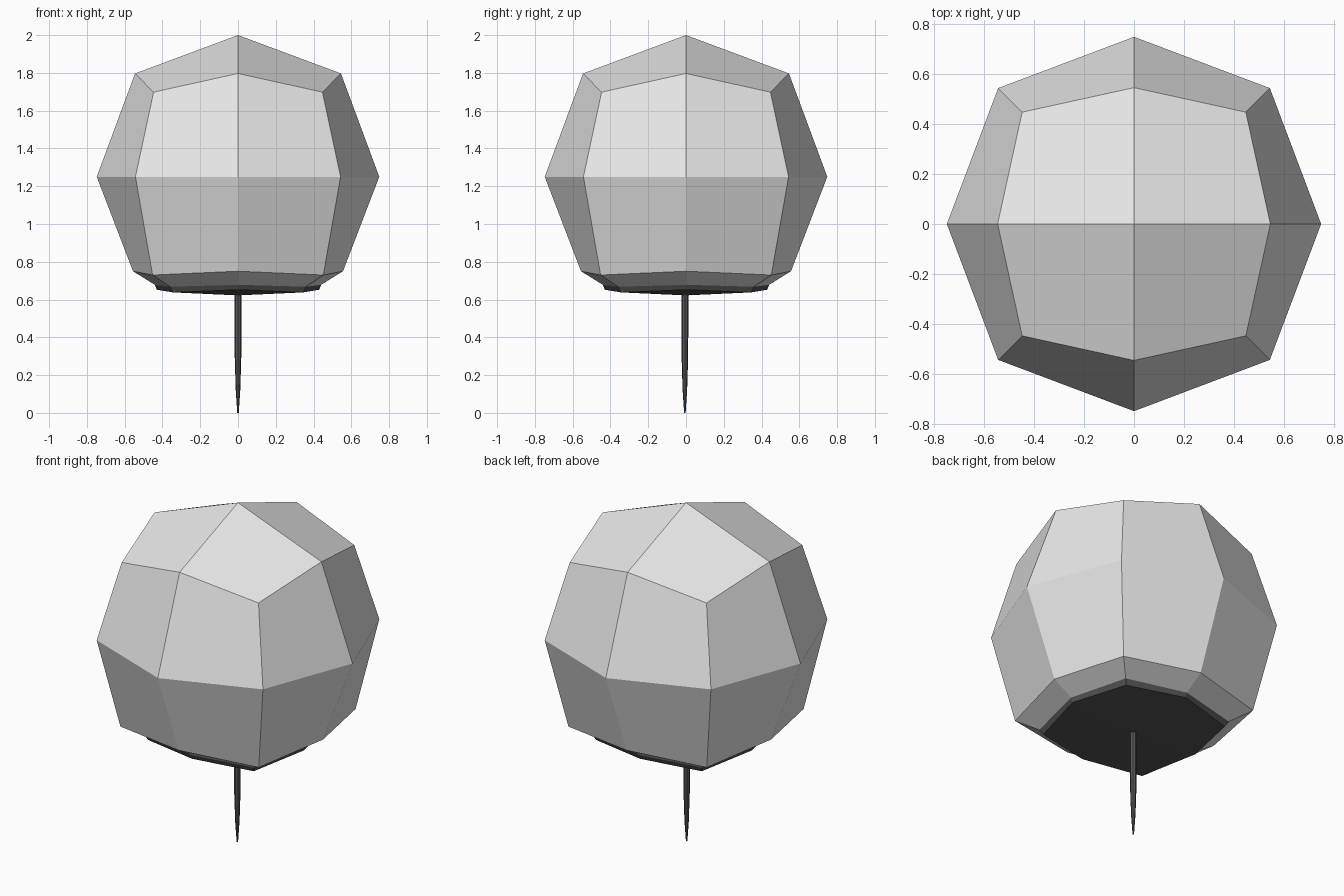
import bpy, bmesh, math

if "Cube" in bpy.data.objects:
    bpy.data.objects.remove(bpy.data.objects["Cube"])


def material(name, rgb):
    m = bpy.data.materials.new(name)
    m.diffuse_color = (*rgb, 1)
    m.use_nodes = True
    m.node_tree.nodes["Principled BSDF"].inputs["Base Color"].default_value = m.diffuse_color
    return m


light_grey = material("light grey", (0.8, 0.8, 0.8))
dark_grey = material("dark grey", (0.09, 0.09, 0.09))


def finish(bm, name, mat):
    bmesh.ops.recalc_face_normals(bm, faces=bm.faces)
    me = bpy.data.meshes.new(name)
    bm.to_mesh(me)
    bm.free()
    me.materials.append(mat)
    ob = bpy.data.objects.new(name, me)
    bpy.context.collection.objects.link(ob)
    return ob


def add_ring(bm, mid, mid_z, corner, corner_z):
    """Eight points: mids on the axes, corners on the diagonals."""
    ring = []
    for i in range(8):
        a = i * math.pi / 4
        r, z = (corner * math.sqrt(2), corner_z) if i % 2 else (mid, mid_z)
        ring.append(bm.verts.new((r * math.cos(a), r * math.sin(a), z)))
    return ring


def loft(name, mat, specs, apex_z, cap_index):
    """Quad strips between rings, with a four-quad cap on one ring."""
    bm = bmesh.new()
    rings = [add_ring(bm, *s) for s in specs]
    for lo, hi in zip(rings, rings[1:]):
        for i in range(8):
            j = (i + 1) % 8
            bm.faces.new((lo[i], lo[j], hi[j], hi[i]))
    apex = bm.verts.new((0, 0, apex_z))
    cap = rings[cap_index]
    for i in range(0, 8, 2):
        bm.faces.new((apex, cap[i], cap[i + 1], cap[(i + 2) % 8]))
    ob = finish(bm, name, mat)
    # an open shell is oriented outward from its own centre
    me = ob.data
    centre_z = sum(v.co.z for v in me.vertices) / len(me.vertices)
    p = me.polygons[0]
    out = p.center.copy()
    out.z -= centre_z
    if p.normal.dot(out) < 0:
        me.flip_normals()
    return ob


# Faceted head: open at the bottom rim
rim = (0.44, 0.678, 0.36, 0.668)
loft("ball_head", light_grey,
     [(0.545, 1.797, 0.447, 1.698),
      (0.748, 1.25, 0.543, 1.25),
      (0.556, 0.75, 0.452, 0.73),
      rim], 2.0, 0)

# Dark underside plate
loft("base_plate", dark_grey,
     [rim, (0.43, 0.652, 0.345, 0.638)], 0.622, -1)

# Tapered pin
bm = bmesh.new()
profile = [(0.019, 0.66), (0.0175, 0.30), (0.012, 0.12), (0.004, 0.0)]
rings = [[bm.verts.new((r * math.cos(i * math.pi / 4),
                        r * math.sin(i * math.pi / 4) - 0.006, z))
          for i in range(8)] for r, z in profile]
for a, b in zip(rings, rings[1:]):
    for i in range(8):
        j = (i + 1) % 8
        bm.faces.new((a[i], a[j], b[j], b[i]))
bm.faces.new(rings[0])
bm.faces.new(rings[-1])
finish(bm, "pin", dark_grey)
